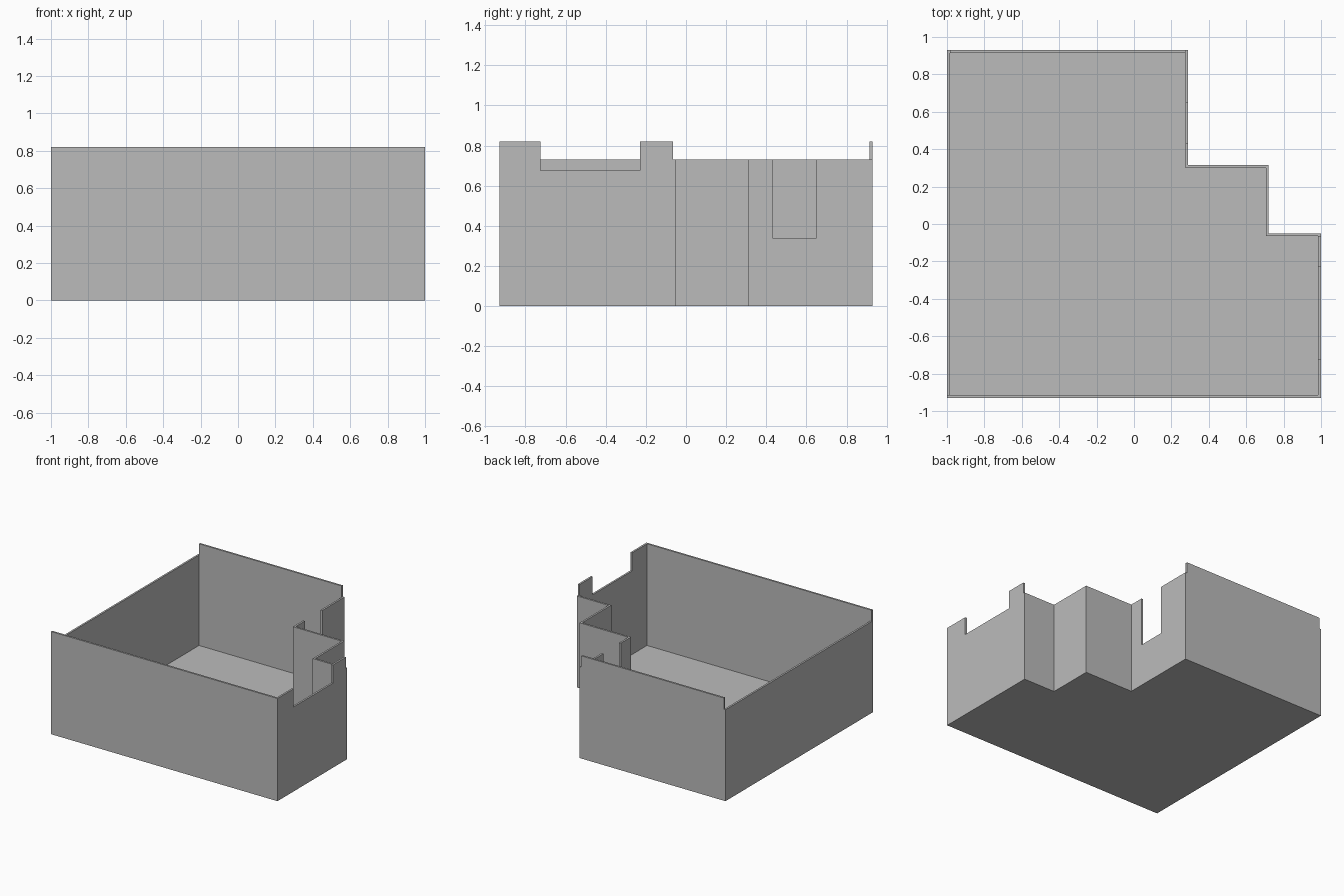
import bpy
import bmesh
from mathutils import Vector

if "Cube" in bpy.data.objects:
    bpy.data.objects.remove(bpy.data.objects["Cube"])

T = 0.015      # wall thickness
F = 0.008      # floor thickness
HIGH = 0.82
LOW = 0.73

grey = bpy.data.materials.new("plain_grey")
grey.use_nodes = True
grey.diffuse_color = (0.5, 0.5, 0.5, 1)
grey.node_tree.nodes["Principled BSDF"].inputs["Base Color"].default_value = (0.5, 0.5, 0.5, 1)


def prism(name, outline, offset):
    """Extrude a flat outline of 3D points along an offset."""
    bm = bmesh.new()
    face = bm.faces.new([bm.verts.new(p) for p in outline])
    res = bmesh.ops.extrude_face_region(bm, geom=[face], use_keep_orig=True)
    moved = [v for v in res["geom"] if isinstance(v, bmesh.types.BMVert)]
    bmesh.ops.translate(bm, verts=moved, vec=offset)
    bmesh.ops.recalc_face_normals(bm, faces=bm.faces)
    mesh = bpy.data.meshes.new(name)
    bm.to_mesh(mesh)
    bm.free()
    mesh.materials.append(grey)
    obj = bpy.data.objects.new(name, mesh)
    bpy.context.collection.objects.link(obj)
    return obj


def wall(name, start, end, height, notch=None):
    """Wall along its outer line, thickened to the left; notch = (from, to, sill)."""
    a, b = Vector((*start, 0)), Vector((*end, 0))
    along = (b - a).normalized()
    length = (b - a).length
    profile = [(0, F), (length, F), (length, height)]
    if notch:
        n0, n1, sill = notch
        profile += [(n1, height), (n1, sill), (n0, sill), (n0, height)]
    profile.append((0, height))
    inward = Vector((-along.y, along.x, 0)) * T
    prism(name, [a + along * s + Vector((0, 0, z)) for s, z in profile], inward)


# Stepped room footprint, anticlockwise
X1, X2, X3 = 1.0, 0.72, 0.29
Y0, Y1, Y2, Y3 = -0.93, -0.05, 0.315, 0.93
plan = [(-X1, Y0), (X1, Y0), (X1, Y1), (X2, Y1), (X2, Y2), (X3, Y2), (X3, Y3), (-X1, Y3)]
prism("floor", [(x, y, 0) for x, y in plan], (0, 0, F))

# Tall front and back walls
wall("front_wall", (-X1, Y0), (X1, Y0), HIGH)
wall("back_wall", (X3 - T, Y3), (-X1 + T, Y3), HIGH)

# Long low wall
wall("low_side_wall", (-X1, Y3), (-X1, Y0 + T), LOW)

# Tall side wall with a wide window opening
y = Y0 + T
wall("window_side_wall", (X1, y), (X1, Y1 - T), HIGH, (-0.725 - y, -0.23 - y, 0.675))

# Stepped corner walls
wall("first_step_return", (X1, Y1), (X2 - T, Y1), LOW)
wall("first_step_side", (X2, Y1), (X2, Y2), LOW)
wall("second_step_return", (X2 - T, Y2), (X3 - T, Y2), LOW)
wall("second_step_side", (X3, Y2), (X3, Y3), LOW, (0.43 - Y2, 0.65 - Y2, 0.34))
